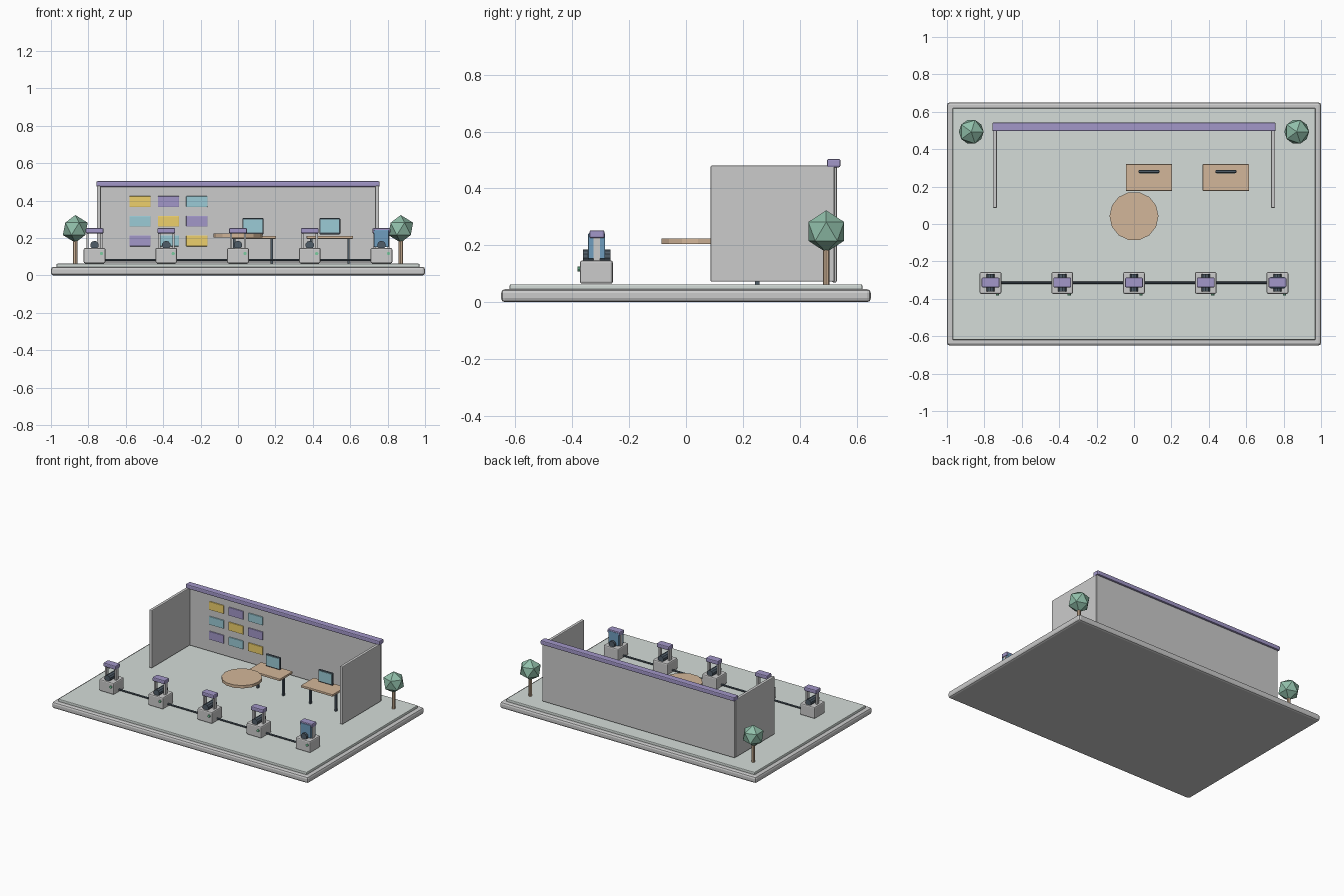
import bpy
from math import pi

if "Cube" in bpy.data.objects:
    bpy.data.objects.remove(bpy.data.objects["Cube"])

MATS = {}
COLOURS = {
    "floor": (0.66, 0.72, 0.69), "purple": (0.36, 0.31, 0.58), "wood": (0.65, 0.47, 0.32),
    "teal": (0.33, 0.60, 0.67), "yellow": (0.85, 0.63, 0.15), "dark": (0.08, 0.11, 0.14),
    "blue": (0.16, 0.34, 0.52), "leaf": (0.28, 0.52, 0.40), "green": (0.2, 0.6, 0.35),
}


def paint(ob, name, colour):
    ob.name = name
    if colour:
        if colour not in MATS:
            MATS[colour] = bpy.data.materials.new(colour)
            MATS[colour].diffuse_color = (*COLOURS[colour], 1)
        ob.data.materials.append(MATS[colour])
    return ob


def box(name, x, y, z, colour=None, bevel=0.0, segments=2):
    """Box from (min, max) pairs with an optional rounded edge."""
    ends = (x, y, z)
    bpy.ops.mesh.primitive_cube_add(size=1, location=[(a + b) / 2 for a, b in ends])
    ob = bpy.context.object
    ob.scale = [b - a for a, b in ends]
    bpy.ops.object.transform_apply(location=False, rotation=False, scale=True)
    if bevel:
        mod = ob.modifiers.new("bevel", 'BEVEL')
        mod.width, mod.segments = bevel, segments
    return paint(ob, name, colour)


def cylinder(name, loc, radius, depth, sides, colour=None, rot=(0, 0, 0)):
    bpy.ops.mesh.primitive_cylinder_add(vertices=sides, radius=radius, depth=depth,
                                        location=loc, rotation=rot)
    return paint(bpy.context.object, name, colour)


# platform and inset floor
box("platform", (-1, 1), (-0.65, 0.65), (0, 0.046), None, 0.014)
box("floor_panel", (-0.97, 0.97), (-0.62, 0.62), (0.03, 0.063), "floor", 0.005)

# walls and top beam
box("back_wall", (-0.75, 0.75), (0.513, 0.53), (0.07, 0.48), None, 0.004)
for s, side in ((-1, "left"), (1, "right")):
    box(side + "_wall", sorted((s * 0.733, s * 0.755)), (0.086, 0.522), (0.072, 0.48), None, 0.005)
box("wall_beam", (-0.757, 0.757), (0.496, 0.543), (0.474, 0.504), "purple", 0.006)

# wall cards in a three by three grid
cycle = ("yellow", "purple", "teal")
for row in range(3):
    for col in range(3):
        cx, cz = -0.524 + col * 0.152, 0.395 - row * 0.105
        box(f"wall_card_{row}_{col}", (cx - 0.057, cx + 0.057), (0.505, 0.516),
            (cz - 0.029, cz + 0.029), cycle[(col - row) % 3], 0.003)

# desks with monitors
for i, cx in enumerate((0.08, 0.491)):
    box(f"desk_top_{i}", (cx - 0.124, cx + 0.124), (0.177, 0.32), (0.196, 0.212), "wood", 0.003)
    for s in (-1, 1):
        lx = cx + s * 0.1
        box(f"desk_leg_{i}_{s}", (lx - 0.006, lx + 0.006), (0.242, 0.258), (0.063, 0.198), "dark")
    box(f"monitor_{i}", (cx - 0.056, cx + 0.056), (0.273, 0.288), (0.22, 0.306), "dark", 0.004)
    box(f"monitor_screen_{i}", (cx - 0.05, cx + 0.05), (0.27, 0.275), (0.229, 0.3), "teal")

# round table
cylinder("round_table", (0, 0.042, 0.214), 0.131, 0.02, 14, "wood", (0, 0, pi / 2))

# trees
for s, side in ((-1, "left"), (1, "right")):
    cylinder(side + "_trunk", (s * 0.87, 0.493, 0.13), 0.012, 0.14, 8, "wood")
    bpy.ops.mesh.primitive_ico_sphere_add(subdivisions=1, radius=0.074, location=(s * 0.87, 0.493, 0.249))
    paint(bpy.context.object, side + "_tree_crown", "leaf")

# row of stations joined by a rail
Y = -0.314
cylinder("station_rail", (0, Y, 0.082), 0.006, 1.54, 8, "dark", (0, pi / 2, 0))
for i in range(5):
    x = (i - 2) * 0.3835
    box(f"station_base_{i}", (x - 0.058, x + 0.058), (Y - 0.059, Y + 0.057), (0.065, 0.147), None, 0.008)
    cylinder(f"station_button_{i}", (x + 0.037, Y - 0.061, 0.117), 0.009, 0.012, 10, "green", (pi / 2, 0, 0))
    cylinder(f"station_roller_{i}", (x, Y, 0.162), 0.023, 0.096, 10, "dark", (pi / 2, 0, 0))
    for s in (-1, 1):
        px = x + s * 0.038
        box(f"station_post_{i}_{s}", (px - 0.006, px + 0.006), (Y - 0.012, Y + 0.012), (0.145, 0.23))
    box(f"station_roof_{i}", (x - 0.048, x + 0.048), (Y - 0.025, Y + 0.027), (0.225, 0.253), "purple", 0.006)

# finished block in the last station
for k, (a, b) in enumerate(((-0.03, 0), (0, 0.03))):
    box(f"station_block_{k}", (0.767 - 0.04, 0.767 + 0.04), (Y + a, Y + b), (0.152, 0.243), "blue", 0.004)

for m in bpy.data.materials:
    if m.users and not m.is_grease_pencil:
        m.use_nodes = True
        m.node_tree.nodes["Principled BSDF"].inputs["Base Color"].default_value = m.diffuse_color
